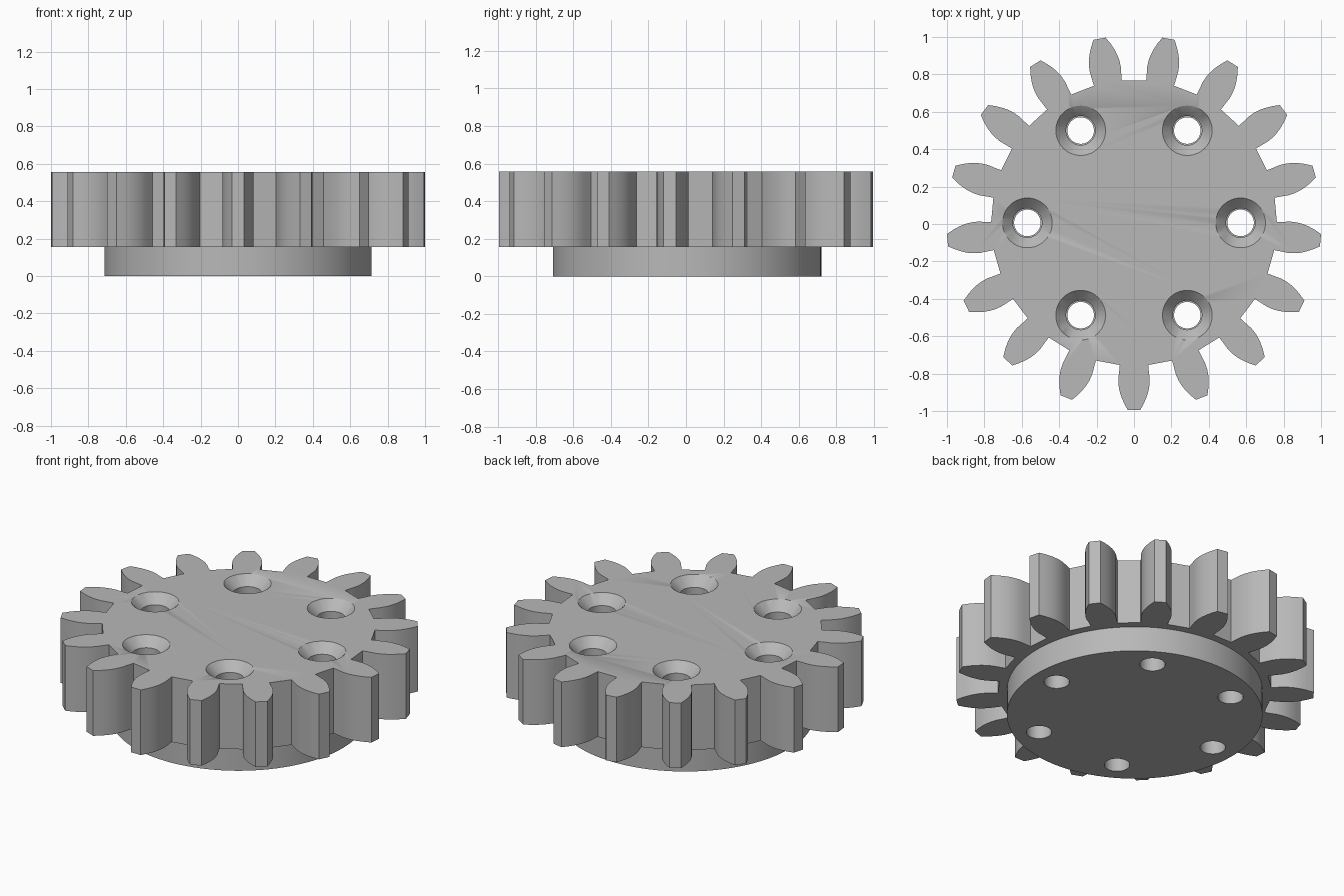
import bpy, bmesh, math
from mathutils import Matrix, Vector

if "Cube" in bpy.data.objects:
    bpy.data.objects.remove(bpy.data.objects["Cube"])

TEETH = 17
CY = 0.006                  # gear axis offset in y
Z_HUB, Z_TOP = 0.155, 0.557
HOLE_RING = 0.57

metal = bpy.data.materials.new("grey metal")
metal.diffuse_color = (0.48, 0.48, 0.48, 1)
metal.use_nodes = True
metal.node_tree.nodes["Principled BSDF"].inputs["Base Color"].default_value = metal.diffuse_color


def make_object(name, bm):
    bmesh.ops.recalc_face_normals(bm, faces=bm.faces)
    mesh = bpy.data.meshes.new(name)
    bm.to_mesh(mesh)
    bm.free()
    mesh.materials.append(metal)
    ob = bpy.data.objects.new(name, mesh)
    bpy.context.collection.objects.link(ob)
    return ob


def prism(name, outline, z0, z1):
    """Extrude a closed 2D outline from z0 to z1."""
    bm = bmesh.new()
    face = bm.faces.new([bm.verts.new((x, y, z0)) for x, y in outline])
    ext = bmesh.ops.extrude_face_region(bm, geom=[face])
    top = [v for v in ext["geom"] if isinstance(v, bmesh.types.BMVert)]
    bmesh.ops.translate(bm, verts=top, vec=(0, 0, z1 - z0))
    return make_object(name, bm)


def hole_cutter(name, profile, sides=48):
    """Six turned plugs placed around the hole ring."""
    bm = bmesh.new()
    for k in range(6):
        a = k * math.pi / 3
        cx, cy = HOLE_RING * math.cos(a), CY + HOLE_RING * math.sin(a)
        rings = [[bm.verts.new((cx + r * math.cos(2 * math.pi * i / sides),
                                cy + r * math.sin(2 * math.pi * i / sides), z))
                  for i in range(sides)] for r, z in profile]
        for low, high in zip(rings, rings[1:]):
            for i in range(sides):
                j = (i + 1) % sides
                bm.faces.new((low[i], low[j], high[j], high[i]))
        bm.faces.new(rings[0][::-1])
        bm.faces.new(rings[-1])
    ob = make_object(name, bm)
    ob.hide_render = True
    return ob


def drill(ob, cutter):
    """Cut the holes, drop the cutter and shade by angle."""
    mod = ob.modifiers.new("holes", "BOOLEAN")
    mod.operation, mod.solver, mod.object = "DIFFERENCE", "EXACT", cutter
    bpy.ops.object.select_all(action="DESELECT")
    ob.select_set(True)
    bpy.context.view_layer.objects.active = ob
    bpy.ops.object.modifier_apply(modifier=mod.name)
    bpy.data.objects.remove(cutter)
    bpy.ops.object.shade_smooth_by_angle(angle=math.radians(30))


# Toothed ring: half tooth flank as (radial distance, half width), mirrored and repeated
flank = [(0.760, 0.076), (0.80, 0.080), (0.835, 0.084), (0.87, 0.0825), (0.90, 0.077),
         (0.93, 0.068), (0.965, 0.053), (1.0015, 0.033)]
tooth = [(r, -w) for r, w in flank] + [(r, w) for r, w in reversed(flank)]
outline = []
for k in range(TEETH):
    turn = Matrix.Rotation(-math.pi / 2 + k * 2 * math.pi / TEETH, 2)
    for p in tooth:
        q = turn @ Vector(p)
        outline.append((q.x, q.y + CY))
gear = prism("toothed_ring", outline, Z_HUB, Z_TOP)
drill(gear, hole_cutter("countersink_cutter",
      [(0.078, 0.0), (0.078, Z_TOP - 0.055), (0.133, Z_TOP), (0.163, Z_TOP + 0.03)]))

# Round hub below the teeth, with slightly narrower through holes
circle = [(0.715 * math.cos(2 * math.pi * i / 96), CY + 0.715 * math.sin(2 * math.pi * i / 96))
          for i in range(96)]
hub = prism("hub_disc", circle, 0.0, Z_HUB)
drill(hub, hole_cutter("bolt_hole_cutter", [(0.071, -0.05), (0.071, 0.3)]))
